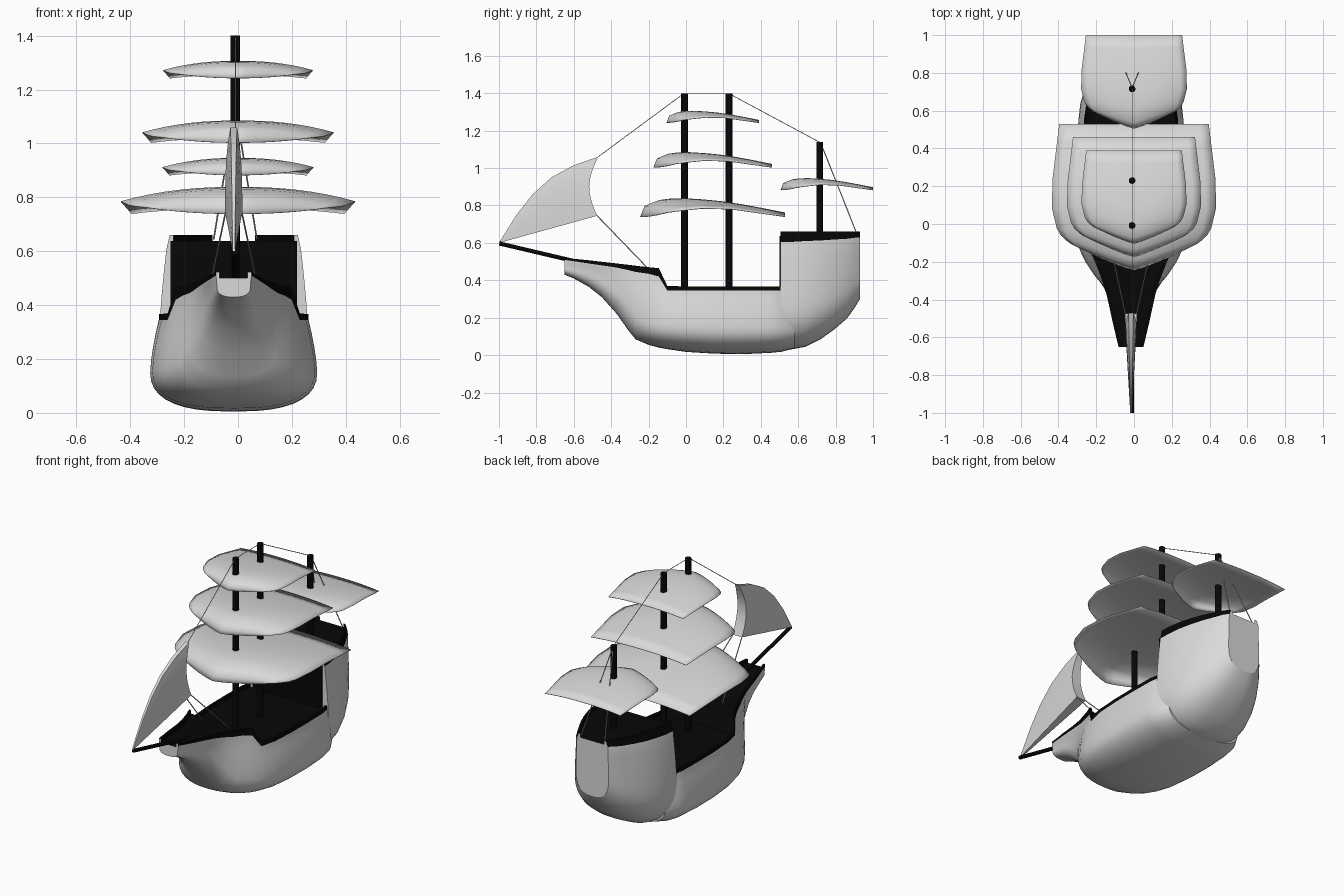
import bpy, bmesh, math
from mathutils import Vector

if "Cube" in bpy.data.objects:
    bpy.data.objects.remove(bpy.data.objects["Cube"])

def material(name, c):
    m = bpy.data.materials.new(name)
    m.diffuse_color = (c, c, c, 1)
    m.use_nodes = True
    m.node_tree.nodes["Principled BSDF"].inputs["Base Color"].default_value = m.diffuse_color
    return m

PALE = material("pale grey", 0.7)
BLACK = material("black", 0.002)
ROPE = material("rope grey", 0.6)
CX = -0.016   # hull and rig sit slightly off the centre line

def make(name, verts, faces, mats, idx=None, angle=40):
    me = bpy.data.meshes.new(name)
    me.from_pydata(verts, [], faces)
    for m in mats:
        me.materials.append(m)
    if idx:
        for p, i in zip(me.polygons, idx):
            p.material_index = i
    bm = bmesh.new()
    bm.from_mesh(me)
    bmesh.ops.remove_doubles(bm, verts=bm.verts, dist=1e-5)
    bmesh.ops.recalc_face_normals(bm, faces=bm.faces)
    bm.to_mesh(me)
    bm.free()
    ob = bpy.data.objects.new(name, me)
    bpy.context.collection.objects.link(ob)
    bpy.ops.object.select_all(action='DESELECT')
    ob.select_set(True)
    bpy.context.view_layer.objects.active = ob
    bpy.ops.object.shade_smooth_by_angle(angle=math.radians(angle))
    return ob

def lerp(table, t):
    for (a, p), (b, q) in zip(table, table[1:]):
        if t <= b:
            return p + (q - p) * (t - a) / (b - a)
    return table[-1][1]

# Hull loft: station = y, keel z, widest z, planking top, rail top, widest half, top half
N, M = 9, 4
def half_section(s, inset):
    y, zb, zm, zt, rt, wm, wt = s
    pts = []
    for i in range(N + 1):      # rounded bilge
        a = i / N * math.pi / 2
        pts.append((wm * math.sin(a) ** 0.75, zm - (zm - zb) * math.cos(a) ** 0.85 if i < N else zm))
    for i in range(1, M + 1):   # side leaning in to the rail
        t = i / M
        pts.append((wm + (wt - wm) * t ** 1.5, zm + (zt - zm) * t))
    inner = wt - 0.014 - inset
    return pts + [(wt - inset, rt), (inner, rt), (inner, rt - 0.022), (0, rt - 0.022)]

def loft(name, stations, front_mat, angle, inset=0):
    rings = []
    for s in stations:
        h = half_section(s, inset)
        full = h + [(-x, z) for x, z in h[-2:0:-1]]
        rings.append([(CX + x, s[0], z) for x, z in full])
    n = len(rings[0])
    verts = [v for r in rings for v in r]
    faces, idx = [], []
    for j in range(len(rings) - 1):
        for i in range(n):
            k = (i + 1) % n
            faces.append((j * n + i, j * n + k, (j + 1) * n + k, (j + 1) * n + i))
            side = min(i, n - 1 - i)
            idx.append(1 if side >= N + M else 0)   # rail and deck are black
    last = (len(rings) - 1) * n
    faces += [tuple(range(n)), tuple(range(last, last + n))]
    idx += [front_mat, 0]
    return make(name, verts, faces, [PALE, BLACK], idx, angle)

loft("main_hull", [
    (-0.65, .43, .465, .51, .522, .062, .066),
    (-0.60, .41, .455, .502, .515, .072, .078),
    (-0.52, .365, .44, .49, .507, .086, .097),
    (-0.45, .31, .41, .48, .499, .10, .112),
    (-0.37, .22, .35, .468, .49, .122, .13),
    (-0.31, .135, .26, .455, .483, .162, .148),
    (-0.27, .085, .2, .445, .478, .195, .163),
    (-0.20, .055, .175, .435, .47, .242, .19),
    (-0.145, .04, .165, .42, .465, .268, .215),
    (-0.10, .032, .16, .345, .37, .284, .245),
    (0.0, .017, .155, .345, .367, .302, .268),
    (0.15, .008, .15, .345, .367, .31, .277),
    (0.3, .005, .15, .345, .367, .31, .278),
    (0.45, .012, .15, .345, .367, .303, .275),
    (0.51, .018, .15, .345, .367, .292, .265),
    (0.58, .035, .15, .345, .36, .25, .22)], 0, 40)

loft("stern_castle", [
    (0.505, .04, .25, .605, .66, .278, .25),
    (0.56, .03, .25, .605, .66, .277, .248),
    (0.64, .045, .265, .61, .66, .268, .236),
    (0.72, .085, .29, .613, .66, .244, .214),
    (0.79, .135, .325, .618, .66, .212, .187),
    (0.86, .195, .365, .622, .66, .168, .153),
    (0.90, .25, .395, .627, .66, .137, .13),
    (0.93, .30, .42, .63, .66, .11, .105)], 0, 27, .012)

# Black bulkhead at the front of the stern castle
bpy.ops.mesh.primitive_cube_add(size=1, location=(CX, .503, .487))
wall = bpy.context.object
wall.name = "castle_front_wall"
wall.scale = (.47, .008, .30)
wall.data.materials.append(BLACK)

# Square sails: one billowed shape, scaled
WIDTH = [(0, .77), (.06, .88), (.13, .94), (.3, 1), (.55, .99), (1, .91)]
CROWN = [(0, .005), (.03, .08), (.12, .12), (.25, .137), (.5, .122), (.75, .085), (1, .035)]
EDGE = [(0, .035), (.13, .05), (.3, .065), (.55, .06), (1, .008)]
ROWS = [0, .015, .03, .07, .13, .2, .3, .42, .55, .7, .85, 1]

def sail(name, y0, y1, half, base):
    length, cols = y1 - y0, 16
    verts, faces = [], []
    for v in ROWS:
        for c in range(cols + 1):
            u = -1 + 2 * c / cols
            y = v + (1 - v) * 0.18 * abs(u) ** 1.2
            k = abs(u) ** 2.3
            z = lerp(CROWN, v) * (1 - k) + lerp(EDGE, v) * k
            verts.append((half * u * lerp(WIDTH, v), y0 + length * y, base + length * z))
    w = cols + 1
    for r in range(len(ROWS) - 1):
        for c in range(cols):
            a = r * w + c
            faces.append((a, a + 1, a + w + 1, a + w))
    ob = make(name, verts, faces, [PALE], angle=60)
    mod = ob.modifiers.new("cloth", 'SOLIDIFY')
    mod.thickness = 0.003

sail("lower_sail", -.245, .53, .435, .735)
sail("middle_sail", -.175, .46, .355, 1.0)
sail("upper_sail", -.105, .39, .278, 1.24)
sail("rear_sail", .505, 1.0, .28, .88)

# Front sail: wedge, pointed at the bowsprit and thick at the rear edge
LUFF = [(0, (-1, .6)), (.2, (-.91, .745)), (.4, (-.82, .86)), (.6, (-.72, .95)),
        (.8, (-.6, 1.015)), (1, (-.47, 1.06))]
LUFF = [(t, Vector(p)) for t, p in LUFF]
FOOT = [(0, Vector((-1, .6))), (1, Vector((-.475, .745)))]
S = 10
verts, faces = [], []
for side in (-1, 1):
    for i in range(S + 1):
        t = i / S
        top, bot = lerp(LUFF, t), lerp(FOOT, t)
        for j in range(S + 1):
            q = j / S
            p = bot.lerp(top, q)
            y = p.x - 0.045 * t * math.sin(math.pi * q)
            x = side * (0.004 + 0.028 * t * (1 - 0.7 * q ** 3))
            verts.append((CX + x, y, p.y))
W, H = S + 1, (S + 1) ** 2
for o in (0, H):
    for i in range(S):
        for j in range(S):
            a = o + i * W + j
            faces.append((a, a + 1, a + W + 1, a + W))
for j in range(S):
    for a in (j, S * W + j):                 # luff tip and rear edge
        faces.append((a, a + 1, a + 1 + H, a + H))
    for a in (j * W, j * W + S):             # foot and top edge
        faces.append((a, a + W, a + W + H, a + H))
make("front_sail", verts, faces, [PALE])

# Spars and ropes
def rod(name, a, b, r, mat, sides=12):
    a, b = Vector(a), Vector(b)
    bpy.ops.mesh.primitive_cylinder_add(vertices=sides, radius=r, depth=(b - a).length,
                                        location=(a + b) / 2)
    ob = bpy.context.object
    ob.name = name
    ob.rotation_euler = (b - a).to_track_quat('Z', 'Y').to_euler()
    ob.data.materials.append(mat)
    bpy.ops.object.shade_smooth_by_angle(angle=math.radians(40))

MX = -0.01
rod("front_mast", (MX, -.008, .33), (MX, -.008, 1.4), .018, BLACK)
rod("middle_mast", (MX, .23, .33), (MX, .23, 1.4), .018, BLACK)
rod("rear_mast", (MX, .715, .62), (MX, .715, 1.14), .018, BLACK)
rod("bowsprit", (MX, -.998, .597), (MX, -.45, .468), .011, BLACK)

rod("fore_stay", (MX, -.01, 1.4), (MX, -.47, 1.06), .002, ROPE, 6)
rod("mast_stay", (MX, -.01, 1.398), (MX, .23, 1.398), .002, ROPE, 6)
rod("rear_stay", (MX, .23, 1.398), (MX, .715, 1.138), .002, ROPE, 6)
for s, tag in ((-1, "left"), (1, "right")):
    rod("stern_rope_" + tag, (MX, .72, 1.135), (MX + s * .08, .915, .645), .003, ROPE, 6)
    rod("sheet_rope_" + tag, (CX + s * .03, -.475, .745), (CX + s * .09, -.2, .46), .003, ROPE, 6)
